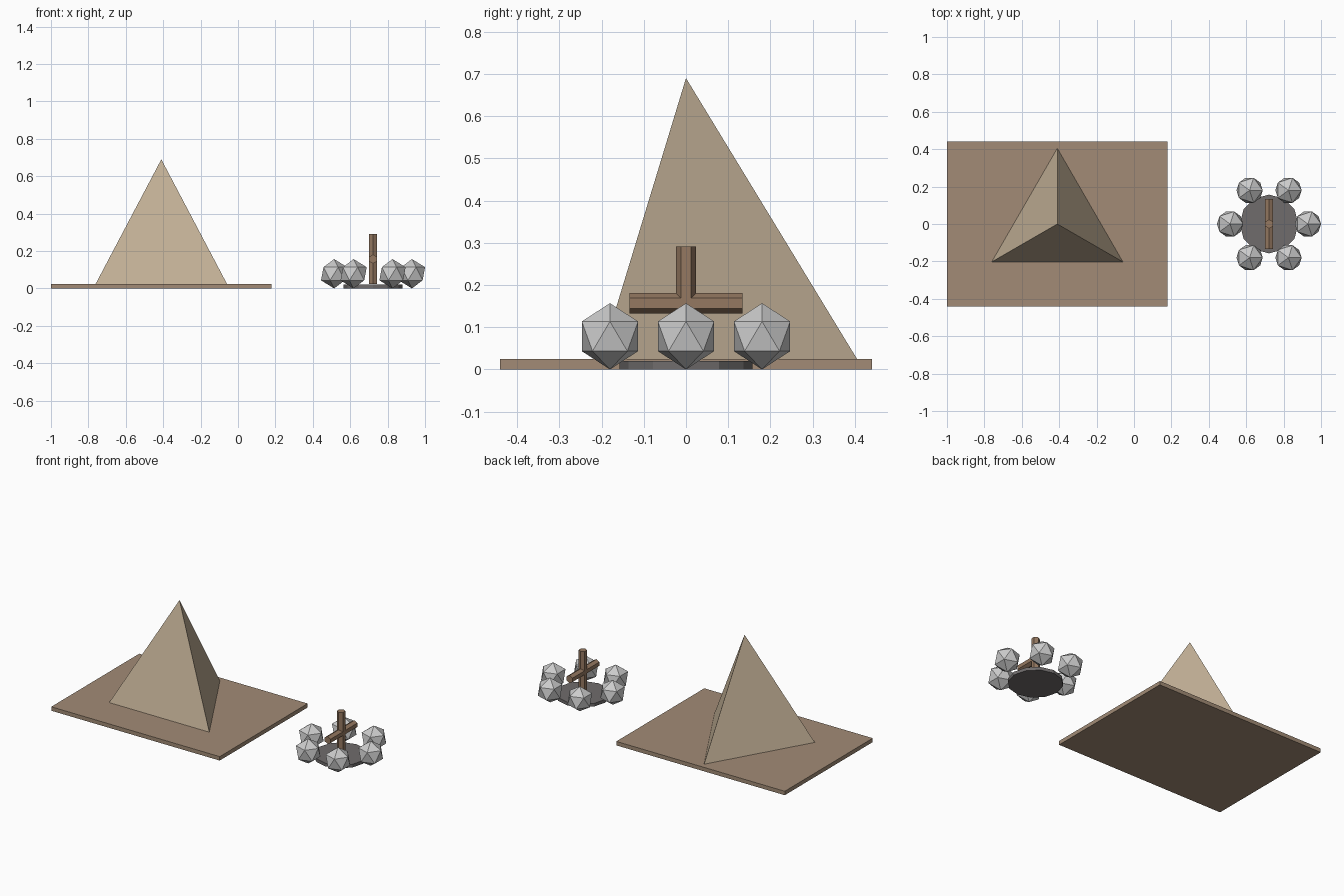
import bpy
from math import pi, cos, sin

if "Cube" in bpy.data.objects:
    bpy.data.objects.remove(bpy.data.objects["Cube"])


def material(name, rgb):
    m = bpy.data.materials.new(name)
    m.diffuse_color = (*rgb, 1)
    m.use_nodes = True
    m.node_tree.nodes["Principled BSDF"].inputs["Base Color"].default_value = m.diffuse_color
    return m


def finish(name, mat=None):
    ob = bpy.context.object
    ob.name = name
    if mat:
        ob.data.materials.append(mat)
    return ob


canvas = material("canvas", (0.55, 0.44, 0.31))
mat_brown = material("ground_cloth", (0.36, 0.26, 0.18))
wood = material("wood", (0.30, 0.19, 0.12))
ash = material("ash", (0.16, 0.15, 0.15))

# Ground mat
T = 0.025
bpy.ops.mesh.primitive_cube_add(size=1, location=(-0.41, 0, T / 2))
bpy.context.object.scale = (1.18, 0.88, T)
finish("ground_mat", mat_brown)

# Three-sided tent
TENT_H = 0.665
bpy.ops.mesh.primitive_cone_add(vertices=3, radius1=0.405, radius2=0, depth=TENT_H,
                                location=(-0.41, 0, T + TENT_H / 2))
finish("tent", canvas)

# Fire pit base
FX = 0.722
bpy.ops.mesh.primitive_cylinder_add(vertices=12, radius=0.157, depth=0.02,
                                    location=(FX, 0, 0.01))
finish("fire_pit_base", ash)

# Crossed logs, one upright and one lying front to back
for name, tilt in (("upright_log", 0), ("cross_log", pi / 2)):
    bpy.ops.mesh.primitive_cylinder_add(vertices=6, radius=0.0242, depth=0.268,
                                        location=(FX, 0, 0.157), rotation=(tilt, 0, 0))
    finish(name, wood)

# Ring of stones
STONE_R, RING_R = 0.0785, 0.208
for i in range(6):
    a = i * pi / 3
    bpy.ops.mesh.primitive_ico_sphere_add(
        subdivisions=1, radius=STONE_R,
        location=(FX + RING_R * cos(a), RING_R * sin(a), STONE_R))
    finish(f"stone_{i + 1}")
